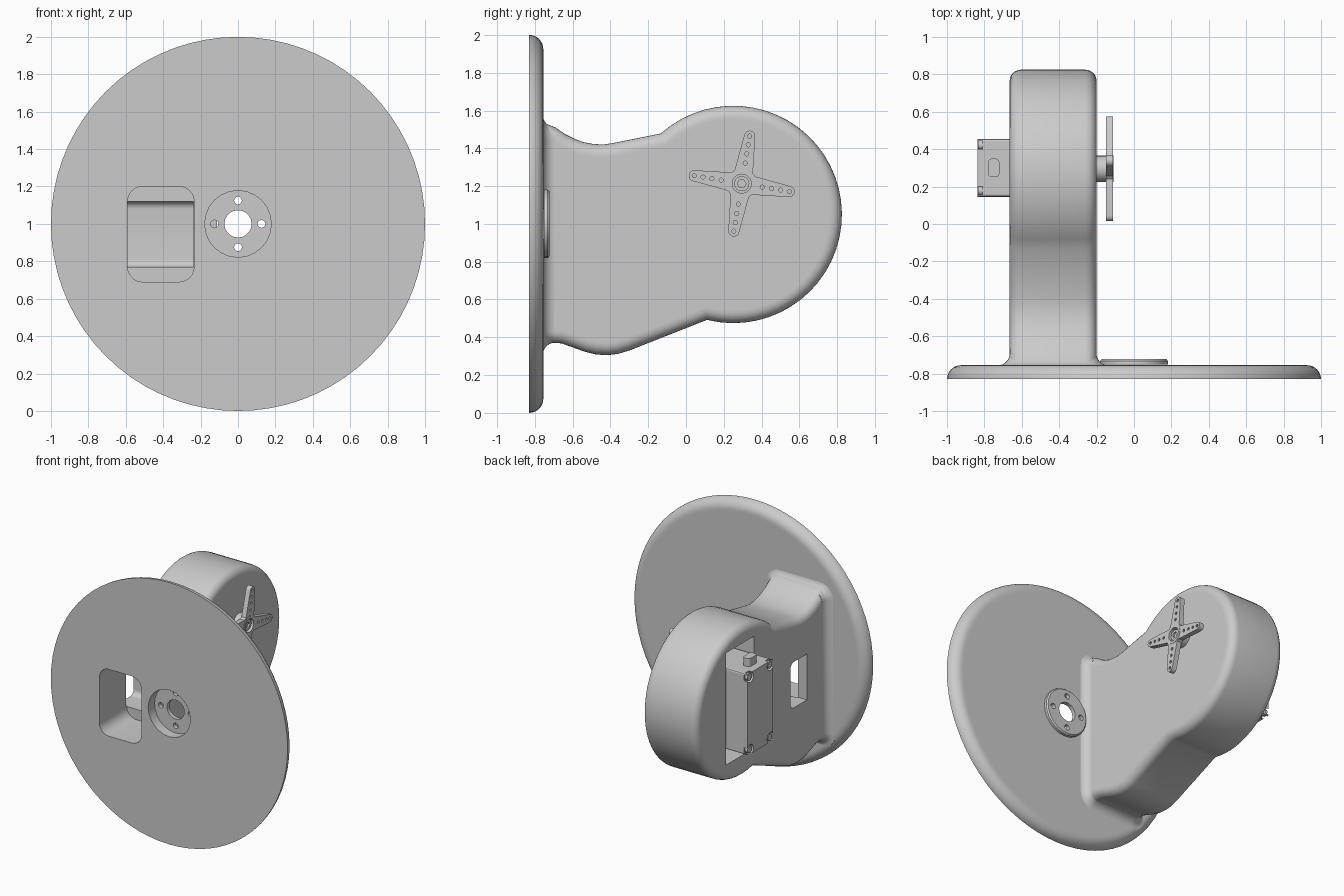
import bpy
import bmesh
from math import sin, cos, radians, pi, hypot

cube = bpy.data.objects.get("Cube")
if cube:
    bpy.data.objects.remove(cube, do_unlink=True)

grey = bpy.data.materials.new("plain grey")
grey.use_nodes = True
COLOUR = (0.6, 0.6, 0.6, 1)
grey.diffuse_color = COLOUR
grey.node_tree.nodes["Principled BSDF"].inputs["Base Color"].default_value = COLOUR


def arc(cu, cv, r, start, end, n):
    """Points on an arc, in degrees, both ends included."""
    steps = [radians(start + (end - start) * i / n) for i in range(n + 1)]
    return [(cu + r * cos(t), cv + r * sin(t)) for t in steps]


def circle(cu, cv, r, n=24):
    return arc(cu, cv, r, 0, 360, n)[:-1]


def rounded(u0, u1, v0, v1, r, n=6):
    """Rounded rectangle outline."""
    return (arc(u1 - r, v1 - r, r, 0, 90, n) + arc(u0 + r, v1 - r, r, 90, 180, n)
            + arc(u0 + r, v0 + r, r, 180, 270, n) + arc(u1 - r, v0 + r, r, 270, 360, n))


def inset(outline, d):
    """Mitred inward offset of a clockwise outline."""
    normals = []
    for (u, v), (s, t) in zip(outline, outline[1:] + outline[:1]):
        length = hypot(s - u, t - v)
        normals.append(((t - v) / length, (u - s) / length))
    result = []
    for i, (u, v) in enumerate(outline):
        (a, b), (c, e) = normals[i - 1], normals[i]
        k = d / (1 + a * c + b * e)
        result.append((u + k * (a + c), v + k * (b + e)))
    return result


def place(axis, a, u, v):
    return {"x": (a, u, v), "y": (u, a, v), "z": (u, v, a)}[axis]


def build(name, axis, solids):
    """Each solid is a list of (position, outline) rings, skinned and capped."""
    bm = bmesh.new()
    for rings in solids:
        loops = [[bm.verts.new(place(axis, a, u, v)) for u, v in outline]
                 for a, outline in rings]
        for low, high in zip(loops, loops[1:]):
            n = len(low)
            for i in range(n):
                j = (i + 1) % n
                bm.faces.new((low[i], low[j], high[j], high[i]))
        bm.faces.new(loops[0])
        bm.faces.new(loops[-1])
    bmesh.ops.recalc_face_normals(bm, faces=bm.faces)
    mesh = bpy.data.meshes.new(name)
    bm.to_mesh(mesh)
    bm.free()
    mesh.materials.append(grey)
    obj = bpy.data.objects.new(name, mesh)
    bpy.context.collection.objects.link(obj)
    return obj


def prism(a0, a1, outline):
    return [(a0, outline), (a1, outline)]


def activate(obj):
    bpy.ops.object.select_all(action="DESELECT")
    obj.select_set(True)
    bpy.context.view_layer.objects.active = obj


def cut(cutter, *targets):
    """Subtract a helper solid from the targets, then discard it."""
    for obj in targets:
        mod = obj.modifiers.new("cut", "BOOLEAN")
        mod.operation, mod.solver, mod.object = "DIFFERENCE", "EXACT", cutter
        activate(obj)
        bpy.ops.object.modifier_apply(modifier=mod.name)
    bpy.data.objects.remove(cutter, do_unlink=True)


def smooth(*objects):
    for obj in objects:
        activate(obj)
        bpy.ops.object.shade_smooth_by_angle(angle=radians(32))


# Round base plate with a rounded back rim
FRONT, BACK = -0.83, -0.755
RIM = BACK - FRONT
rings = [(FRONT, circle(0, 1, 1, 72))]
for k in range(1, 9):
    t = k / 8 * pi / 2
    rings.append((FRONT + RIM * sin(t), circle(0, 1, 1 - RIM * (1 - cos(t)), 72)))
rings.append((BACK, circle(0, 1, 0.91, 72)))
plate = build("base_plate", "y", [rings])

# Arm with a round head, rounded along both side rims
X0, X1, ROUND = -0.665, -0.2, 0.06
profile = [(-0.815, 1.535), (-0.74, 1.53), (-0.69, 1.51), (-0.64, 1.475), (-0.59, 1.45),
           (-0.54, 1.432), (-0.49, 1.423), (-0.44, 1.42), (-0.39, 1.427)]
profile += arc(0.25, 1.05, 0.575, 131.8, -104, 36)
profile += [(-0.3, 0.33), (-0.36, 0.312), (-0.42, 0.305), (-0.48, 0.31), (-0.54, 0.325),
            (-0.6, 0.347), (-0.66, 0.368), (-0.72, 0.372), (-0.815, 0.372)]
half = [(0, inset(profile, ROUND + 0.012))]
for k in range(7):
    t = k / 6 * pi / 2
    half.append((ROUND * (1 - cos(t)), inset(profile, ROUND * (1 - sin(t)))))
arm = build("arm", "x", [[(X0 + d, o) for d, o in half]
                         + [(X1 - d, o) for d, o in reversed(half)]])

# Flared fillet where the arm meets the plate
rings = []
for k in range(8):
    t = k / 7 * pi / 2
    o = 0.07 * (1 - cos(t)) - 0.001
    rings.append((-0.69 - 0.068 * sin(t),
                  rounded(X0 - o, X1 + o, 0.372 - o, 1.51 + o, 0.06 + o)))
rings.append((-0.8, rings[-1][1]))
fillet = build("arm_fillet", "y", [rings])

# Round recess in the plate, closed at the back by a boss with holes
cut(build("recess", "y", [prism(-0.9, -0.75, circle(0, 1, 0.178))]), plate, fillet)
boss = build("boss", "y", [[(-0.752, circle(0, 1, 0.181)), (-0.732, circle(0, 1, 0.181)),
                            (-0.722, circle(0, 1, 0.172))]])
holes = [prism(-0.9, -0.6, circle(0, 1, 0.073, 20))]
holes += [prism(-0.9, -0.6, circle(u, 1 + v, 0.021, 12))
          for u, v in circle(0, 0, 0.125, 4)]
cut(build("boss_holes", "y", holes), boss)

# Cable opening from the front, leading to a side window
cut(build("front_opening", "y",
          [prism(-0.9, -0.5, rounded(-0.59, -0.235, 0.69, 1.2, 0.08))]), plate, fillet, arm)
window = (arc(-0.35, 1.08, 0.04, 90, 0, 6) + arc(-0.35, 0.81, 0.04, 0, -90, 6)
          + [(-0.51, 0.77), (-0.51, 1.12)])
cut(build("side_window", "x", [prism(-0.75, -0.237, window)]), arm)

# Motor pocket in the side of the head
CY, CZ = 0.3, 1.068
pocket = rounded(CY - 0.17, CY + 0.17, 0.645, 1.5, 0.005, 1)
cut(build("motor_pocket", "x", [prism(-0.9, -0.43, pocket)]), arm)
smooth(plate, arm, fillet, boss)

# Motor case with notched corners
case = build("motor_case", "x",
             [prism(-0.838, -0.42, rounded(CY - 0.155, CY + 0.155, CZ - 0.31, CZ + 0.31, 0.012, 2))])
corners = [(CY + i * 0.122, CZ + j * 0.277) for i in (-1, 1) for j in (-1, 1)]
cut(build("corner_notches", "x",
          [prism(-0.9, -0.81, circle(u, v, 0.04, 16)) for u, v in corners]), case)
smooth(build("motor_screws", "x",
             [prism(-0.833, -0.8, circle(u, v, 0.026, 16)) for u, v in corners]))

# Mounting flange and cable gland
build("motor_flange", "x",
      [prism(-0.46, -0.42, rounded(CY - 0.15, CY + 0.15, 0.66, 1.485, 0.02, 2))])
smooth(build("cable_gland", "z",
             [prism(1.36, 1.44, rounded(-0.78, -0.72, 0.25, 0.35, 0.02, 3))]))

# Output hub
HY, HZ = 0.295, 1.213
smooth(build("output_hub", "x", [prism(-0.3, -0.14, circle(HY, HZ, 0.07, 28))]))

# Four-armed horn with tapered arms
outline, dots = [], []
for k in range(4):
    a = 80.5 + 90 * k
    c, s = cos(radians(a)), sin(radians(a))
    outline += arc(HY + 0.255 * c, HZ + 0.255 * s, 0.029, a - 85, a + 85, 8)
    outline += arc(HY, HZ, 0.08, a + 38, a + 52, 2)
    dots += [prism(-0.2, 0, circle(HY + d * c, HZ + d * s, 0.011, 10))
             for d in (0.11, 0.16, 0.208, 0.255)]
horn = build("horn", "x", [prism(-0.15, -0.112, outline)])
cut(build("horn_holes", "x", dots), horn)
cut(build("horn_socket", "x", [prism(-0.2, 0, circle(HY, HZ, 0.052, 28))]), horn)

# Collar ring and centre screw
collar = build("horn_collar", "x", [prism(-0.16, -0.109, circle(HY, HZ, 0.07, 28))])
cut(build("collar_bore", "x", [prism(-0.2, 0, circle(HY, HZ, 0.05, 28))]), collar)
screw = build("horn_screw", "x", [prism(-0.16, -0.122, circle(HY, HZ, 0.04, 24))])
cut(build("screw_socket", "x", [prism(-0.135, 0, circle(HY, HZ, 0.023, 6))]), screw)
smooth(horn, collar, screw)
